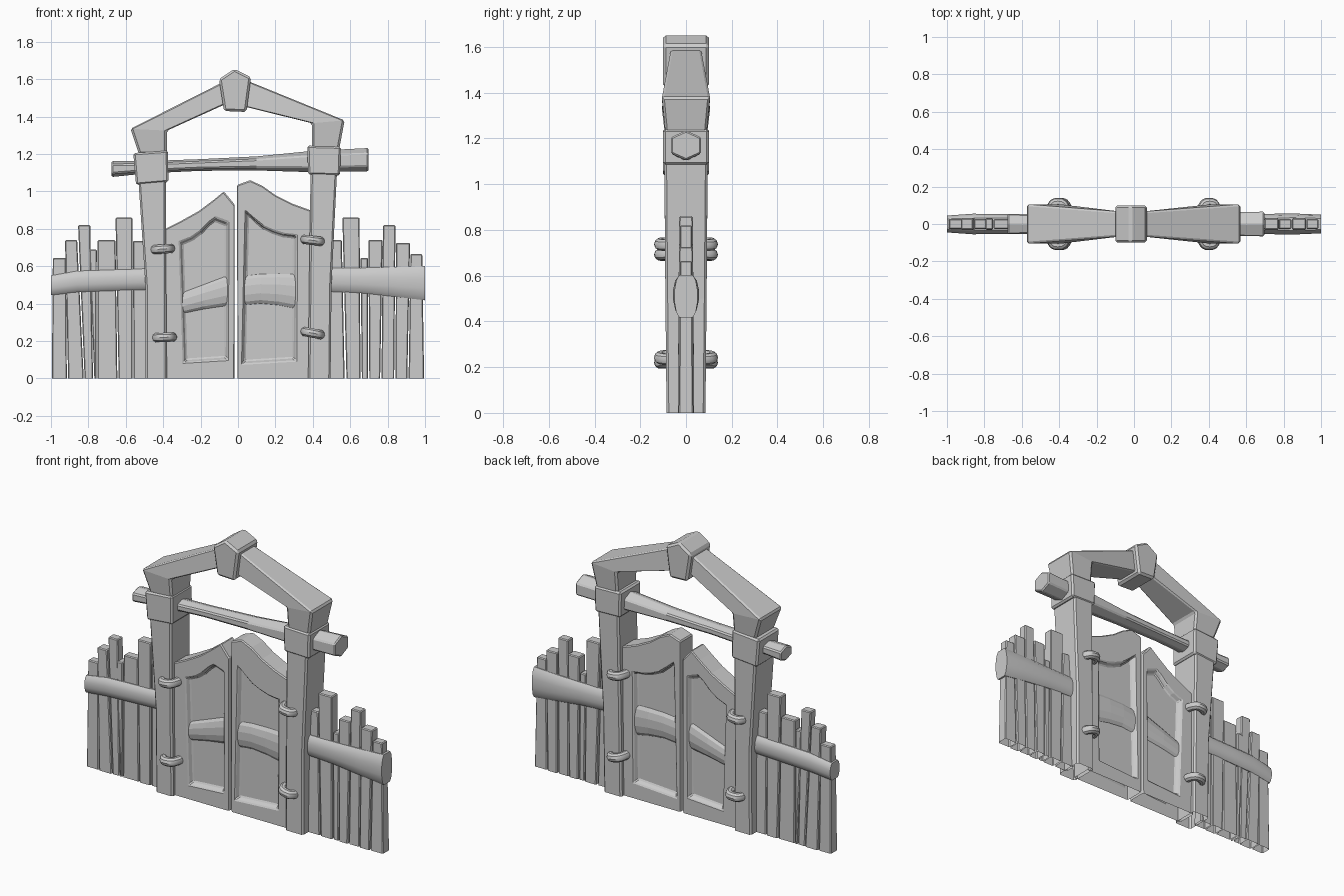
import bpy, bmesh
from math import sin, cos, pi, radians, copysign

if "Cube" in bpy.data.objects:
    bpy.data.objects.remove(bpy.data.objects["Cube"])

# cross-sections as (fraction across width, fraction of half depth)
BOX = [(0, -1), (1, -1), (1, 1), (0, 1)]
HEX = [(0, 0), (.23, -1), (.77, -1), (1, 0), (.77, 1), (.23, 1)]
ROUND = [(0, -.6), (.12, -.85), (.35, -1), (.65, -1), (.88, -.85), (1, -.6),
         (1, .6), (.88, .85), (.65, 1), (.35, 1), (.12, .85), (0, .6)]


def loft(name, sections, closed=False, bevel=0.0, open_bottom=True, smooth=False):
    """Skin a list of equal-length point rings; drop faces lying on the ground."""
    bm = bmesh.new()
    rings = [[bm.verts.new(p) for p in s] for s in sections]
    n = len(rings[0])
    pairs = list(zip(rings, rings[1:]))
    if closed:
        pairs.append((rings[-1], rings[0]))
    else:
        bm.faces.new(rings[0])
        bm.faces.new(rings[-1])
    for a, b in pairs:
        for i in range(n):
            j = (i + 1) % n
            bm.faces.new((a[i], a[j], b[j], b[i]))
    bmesh.ops.recalc_face_normals(bm, faces=bm.faces)
    if open_bottom:
        ground = [f for f in bm.faces if all(abs(v.co.z) < 1e-5 for v in f.verts)]
        bmesh.ops.delete(bm, geom=ground, context='FACES')
    me = bpy.data.meshes.new(name)
    bm.to_mesh(me)
    bm.free()
    ob = bpy.data.objects.new(name, me)
    bpy.context.collection.objects.link(ob)
    if bevel:
        m = ob.modifiers.new("edge_bevel", 'BEVEL')
        m.width, m.segments, m.limit_method = bevel, 1, 'ANGLE'
        m.angle_limit = radians(35)
    if smooth:
        bpy.ops.object.select_all(action='DESELECT')
        ob.select_set(True)
        bpy.context.view_layer.objects.active = ob
        bpy.ops.object.shade_smooth_by_angle(angle=radians(35))
    return ob


def beam(name, stations, profile=BOX, **kw):
    """Each station: (x0, z0, x1, z1, half_depth), the two edges seen from the front."""
    return loft(name, [[(x0 + (x1 - x0) * t, h * k, z0 + (z1 - z0) * t) for t, k in profile]
                       for x0, z0, x1, z1, h in stations], **kw)


def prism(name, pts, h, bevel):
    return loft(name, [[(x, y, z) for x, z in pts] for y in (-h, h)], bevel=bevel)


# posts
beam("left_post", [(-.495, 0, -.38, 0, .085), (-.495, .5, -.384, .5, .09),
                   (-.535, 1.1, -.385, 1.1, .095)], bevel=.01)
beam("right_post", [(.375, 0, .495, 0, .085), (.38, .5, .5, .5, .09),
                    (.388, 1.12, .53, 1.12, .095)], bevel=.01)

# collars around the posts
prism("left_collar", [(-.56, 1.205), (-.375, 1.22), (-.372, 1.05), (-.545, 1.035)], .1, .01)
prism("right_collar", [(.37, 1.245), (.55, 1.24), (.545, 1.085), (.375, 1.09)], .1, .01)

# arch arms, narrowing toward the keystone
beam("left_arch", [(-.53, 1.2, -.38, 1.2, .09), (-.575, 1.335, -.38, 1.325, .105),
                   (-.06, 1.595, -.06, 1.47, .065)], bevel=.01)
beam("right_arch", [(.54, 1.22, .395, 1.22, .09), (.57, 1.38, .395, 1.365, .105),
                    (.03, 1.6, .03, 1.455, .065)], bevel=.01)
prism("keystone", [(-.102, 1.6), (-.02, 1.655), (.07, 1.61), (.045, 1.425), (-.075, 1.43)], .1, .012)

# six-sided crossbar
beam("crossbar", [(-.675, 1.075, -.675, 1.165, .055), (-.48, 1.095, -.48, 1.165, .05),
                  (-.2, 1.108, -.2, 1.175, .045), (.1, 1.11, .1, 1.19, .05),
                  (.4, 1.1, .4, 1.22, .06), (.697, 1.105, .697, 1.235, .066)], HEX, bevel=.007)


# swinging doors with panels recessed on both sides
def door(name, outline, panel, h=.06, recess=.032, lip=.016):
    xs, zs = [p[0] for p in panel], [p[1] for p in panel]
    cx, cz = (min(xs) + max(xs)) / 2, (min(zs) + max(zs)) / 2
    fx, fz = 1 - 2 * lip / (max(xs) - min(xs)), 1 - 2 * lip / (max(zs) - min(zs))
    inner = [(cx + (x - cx) * fx, cz + (z - cz) * fz) for x, z in panel]
    rings = [(inner, -recess), (panel, -h), (outline, -h), (outline, h), (panel, h), (inner, recess)]
    loft(name, [[(x, y, z) for x, z in pts] for pts, y in rings], bevel=.006)


door("left_door",
     [(-.4, 0), (-.02, 0), (-.018, .93), (-.075, 1.0), (-.13, .955), (-.21, .895), (-.3, .845), (-.4, .795)],
     [(-.29, .085), (-.053, .1), (-.05, .835), (-.12, .86), (-.155, .835), (-.2, .79), (-.25, .755), (-.312, .73)])
door("right_door",
     [(.4, 0), (-.003, 0), (-.005, 1.035), (.065, 1.06), (.13, 1.03), (.2, .98), (.29, .935), (.4, .895)],
     [(.31, .095), (.02, .078), (.04, .895), (.085, .855), (.135, .815), (.19, .79), (.25, .772), (.315, .765)])
beam("left_door_rail", [(-.3, .345, -.3, .46, .052), (-.18, .37, -.18, .505, .054),
                        (-.05, .388, -.05, .555, .052)], ROUND, bevel=.004)
beam("right_door_rail", [(.03, .39, .03, .55, .052), (.12, .4, .12, .56, .054),
                         (.22, .39, .22, .562, .054), (.315, .37, .315, .56, .052)], ROUND, bevel=.004)


# hinge rings looped around post and door
def hinge(name, x, z, tilt, r=.026):
    def signed(v):
        return copysign(abs(v) ** .65, v)
    rings = []
    for i in range(28):
        a = 2 * pi * i / 28
        c, s = cos(a), sin(a)
        rings.append([((.046 * signed(c)) + r * cos(b) * c, .114 * signed(s) + r * cos(b) * s, r * sin(b))
                      for b in (2 * pi * k / 10 for k in range(10))])
    ob = loft(name, rings, closed=True, open_bottom=False, smooth=True)
    ob.location = (x, 0, z)
    ob.rotation_euler.y = radians(tilt)


for name, x, z, tilt in (("left_hinge_upper", -.405, .692, -4), ("left_hinge_lower", -.395, .22, -2),
                         ("right_hinge_upper", .402, .738, 7), ("right_hinge_lower", .402, .242, 11)):
    hinge(name, x, z, tilt)

# fence planks: bottom x range, top x range, top height
planks = {
    "left": [(-.995, -.915, -.99, -.92, .645), (-.908, -.825, -.925, -.86, .74), (-.82, -.775, -.855, -.79, .82),
             (-.768, -.757, -.795, -.755, .69), (-.75, -.645, -.75, -.655, .74), (-.638, -.565, -.655, -.565, .86),
             (-.558, -.48, -.562, -.48, .735)],
    "right": [(.48, .57, .48, .555, .74), (.58, .655, .558, .65, .86), (.662, .695, .655, .695, .645),
              (.702, .76, .697, .773, .74), (.767, .835, .775, .842, .82), (.842, .905, .845, .92, .725),
              (.912, .995, .922, .985, .665)]}
for side, row in planks.items():
    for i, (a, b, c, d, top) in enumerate(row):
        h = .033 if i % 2 else .029
        beam(f"{side}_plank_{i + 1}", [(a, 0, b, 0, h + .003), (c, top, d, top, h - .003)], bevel=.005)

# fence rails
beam("left_fence_rail", [(-1, .445, -1, .55, .045), (-.86, .462, -.86, .575, .055),
                         (-.7, .468, -.7, .58, .053), (-.48, .475, -.48, .588, .05)], ROUND, smooth=True)
beam("right_fence_rail", [(.48, .465, .48, .59, .05), (.68, .455, .68, .592, .054),
                          (.86, .435, .86, .597, .056), (1, .418, 1, .602, .05)], ROUND, smooth=True)
